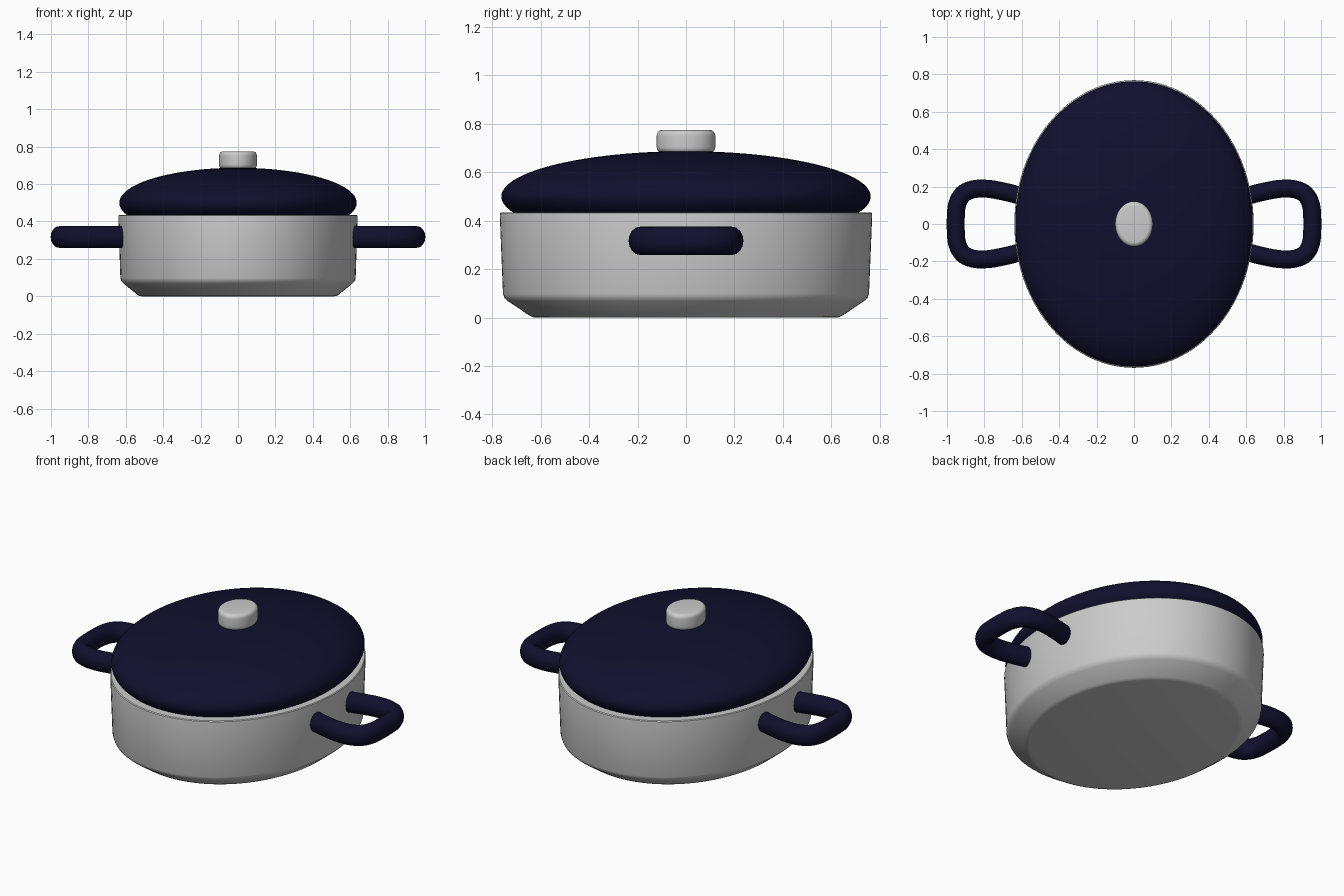
import bpy, bmesh, math

if "Cube" in bpy.data.objects:
    bpy.data.objects.remove(bpy.data.objects["Cube"], do_unlink=True)

OVAL = 0.832  # width of the oval relative to its length


def material(name, color):
    mat = bpy.data.materials.new(name)
    mat.use_nodes = True
    mat.diffuse_color = (*color, 1)
    mat.node_tree.nodes["Principled BSDF"].inputs["Base Color"].default_value = (*color, 1)
    return mat


steel = material("light grey", (0.6, 0.6, 0.6))
navy = material("navy blue", (0.005, 0.005, 0.027))


def smooth(obj, angle=35):
    bpy.ops.object.select_all(action="DESELECT")
    obj.select_set(True)
    bpy.context.view_layer.objects.active = obj
    bpy.ops.object.shade_smooth_by_angle(angle=math.radians(angle))


def oval_lathe(name, profile, mat, segments=96):
    """Turn a (radius, height) profile around z and squeeze it to an oval."""
    bm = bmesh.new()
    verts = [bm.verts.new((0, r, z)) for r, z in profile]
    edges = [bm.edges.new(pair) for pair in zip(verts, verts[1:])]
    bmesh.ops.spin(bm, geom=verts + edges, axis=(0, 0, 1), cent=(0, 0, 0),
                   angle=math.tau, steps=segments, use_duplicate=False)
    bmesh.ops.remove_doubles(bm, verts=bm.verts, dist=0.0002)
    bmesh.ops.scale(bm, vec=(OVAL, 1, 1), verts=bm.verts)
    bmesh.ops.recalc_face_normals(bm, faces=bm.faces)
    mesh = bpy.data.meshes.new(name)
    bm.to_mesh(mesh)
    bm.free()
    mesh.materials.append(mat)
    obj = bpy.data.objects.new(name, mesh)
    bpy.context.collection.objects.link(obj)
    smooth(obj)
    return obj


# Hollow pot with a chamfered foot and a thin rim
oval_lathe("pot_body", [
    (0, 0), (0.62, 0), (0.634, 0.002), (0.648, 0.009), (0.735, 0.068),
    (0.75, 0.081), (0.756, 0.098), (0.769, 0.422), (0.768, 0.431),
    (0.763, 0.435), (0.71, 0.435), (0.7, 0.1), (0.6, 0.03), (0, 0.03)], steel)

# Domed lid with a rounded edge tucked under
start = -math.asin(0.43)
angles = [start + (math.pi / 2 - start) * i / 28 for i in range(29)]
dome = [(0.763 * math.cos(a), 0.5 + 0.187 * math.sin(a)) for a in angles]
oval_lathe("lid", [(0, dome[0][1])] + dome, navy)

# Knob with rounded top and bottom edges
R, r, low, high = 0.121, 0.024, 0.68, 0.775
arcs = [(R - r + r * math.cos(a), z + r * math.sin(a))
        for z, first in ((low + r, -90), (high - r, 0))
        for a in (math.radians(first + 15 * i) for i in range(7))]
oval_lathe("knob", [(0, low)] + arcs + [(0, high)], steel, 64)

# Loop handles on both sides
half = [(0.61, 0.152), (0.7, 0.174), (0.8, 0.189), (0.875, 0.181),
        (0.917, 0.157), (0.945, 0.105), (0.952, 0.05)]
path = half + [(x, -y) for x, y in reversed(half)]
for name, side in (("left_handle", 1), ("right_handle", -1)):
    curve = bpy.data.curves.new(name, "CURVE")
    curve.dimensions = "3D"
    curve.bevel_depth = 0.048
    curve.bevel_resolution = 6
    curve.resolution_u = 6
    curve.use_fill_caps = True
    spline = curve.splines.new("BEZIER")
    spline.bezier_points.add(len(path) - 1)
    for point, (x, y) in zip(spline.bezier_points, path):
        point.co = (x, y, 0)
        point.handle_left_type = point.handle_right_type = "AUTO"
    curve.materials.append(navy)
    handle = bpy.data.objects.new(name, curve)
    bpy.context.collection.objects.link(handle)
    handle.location.z = 0.317
    handle.scale.z = 1.22
    handle.rotation_euler.z = 0 if side > 0 else math.pi
    bpy.ops.object.select_all(action="DESELECT")
    handle.select_set(True)
    bpy.context.view_layer.objects.active = handle
    bpy.ops.object.convert(target="MESH")
    smooth(bpy.context.view_layer.objects.active)
